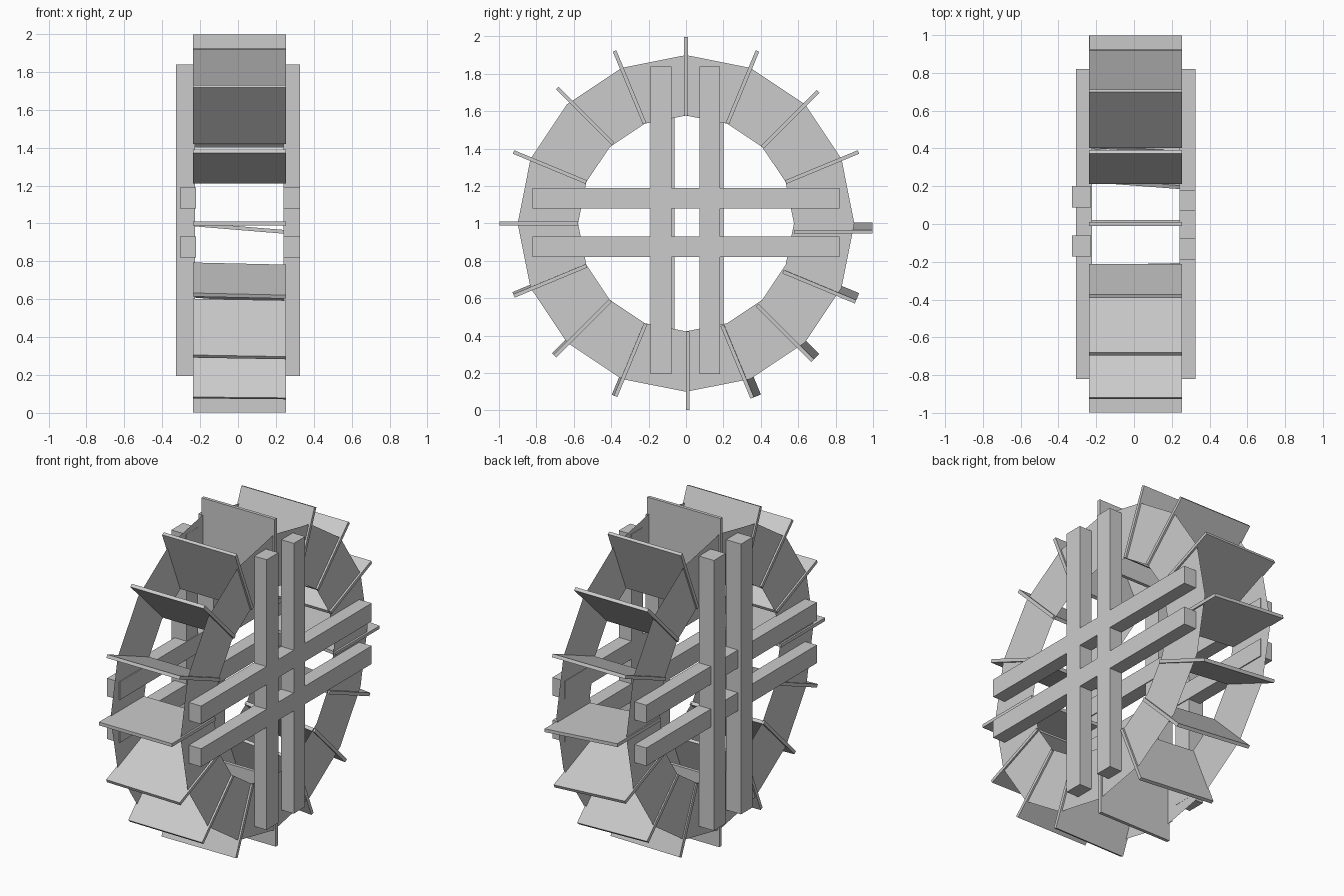
import bpy, bmesh, math
from mathutils import Matrix, Vector

cube = bpy.data.objects.get("Cube")
if cube:
    bpy.data.objects.remove(cube, do_unlink=True)

grey = bpy.data.materials.new("plain_grey")
grey.use_nodes = True
colour = (0.6, 0.6, 0.6, 1)
grey.diffuse_color = colour
grey.node_tree.nodes["Principled BSDF"].inputs["Base Color"].default_value = colour

SIDES = 16
STEP = 2 * math.pi / SIDES
HUB = Vector((0, 0, 1))


def finish(name, bm):
    mesh = bpy.data.meshes.new(name)
    bm.to_mesh(mesh)
    bm.free()
    mesh.materials.append(grey)
    obj = bpy.data.objects.new(name, mesh)
    bpy.context.collection.objects.link(obj)
    return obj


def box(name, low, high, matrix=Matrix()):
    low, high = Vector(low), Vector(high)
    bm = bmesh.new()
    bmesh.ops.create_cube(bm, size=1)
    size = Matrix.Diagonal((*(high - low), 1))
    bm.transform(matrix @ Matrix.Translation((low + high) / 2) @ size)
    return finish(name, bm)


def ring(name, x, inner, outer):
    # Flat sixteen-sided annulus facing along x
    bm = bmesh.new()
    loops = []
    for radius in (inner, outer):
        loops.append([bm.verts.new((x, radius * math.cos(i * STEP),
                                    1 + radius * math.sin(i * STEP)))
                      for i in range(SIDES)])
    a, b = loops
    for i in range(SIDES):
        j = (i + 1) % SIDES
        quad = (a[i], b[i], b[j], a[j])
        bm.faces.new(quad if x > 0 else quad[::-1])
    return finish(name, bm)


# Rims
ring("left_rim", 0.243, 0.577, 0.9)
ring("right_rim", -0.228, 0.577, 0.9)

# Paddles: a few are slipped around the rim and twisted by hand-fitting
slip = {0: -0.025, 15: -0.02, 14: -0.02, 13: -0.01, 12: 0.01, 6: -0.025}
twist = {0: -0.04, 15: -0.04, 14: -0.04, 13: -0.04,
         9: 0.012, 10: 0.012, 11: 0.012}
for i in range(SIDES):
    turn = (Matrix.Translation(HUB)
            @ Matrix.Rotation(i * STEP, 4, 'X')
            @ Matrix.Translation((0.008, 0, slip.get(i, 0)))
            @ Matrix.Rotation(-twist.get(i, 0) / 0.49, 4, 'Y'))
    box(f"paddle_{i + 1}", (-0.246, 0.578, -0.01), (0.246, 0.998, 0.01), turn)

# Crossed beams on both faces of the wheel: x range, then y ranges of uprights
faces = {
    "left": ((0.24, 0.326), (0.24, 0.326), ((-0.19, -0.077), (0.071, 0.181))),
    "right": ((-0.328, -0.227), (-0.307, -0.222), ((-0.173, -0.061), (0.087, 0.2))),
}
for side, (post_x, rail_x, post_ys) in faces.items():
    for n, (y0, y1) in zip(("front", "back"), post_ys):
        box(f"{side}_{n}_upright", (post_x[0], y0, 0.195), (post_x[1], y1, 1.84))
    for n, (z0, z1) in (("lower", (0.82, 0.93)), ("upper", (1.08, 1.19))):
        box(f"{side}_{n}_crossbeam", (rail_x[0], -0.82, z0), (rail_x[1], 0.82, z1))
